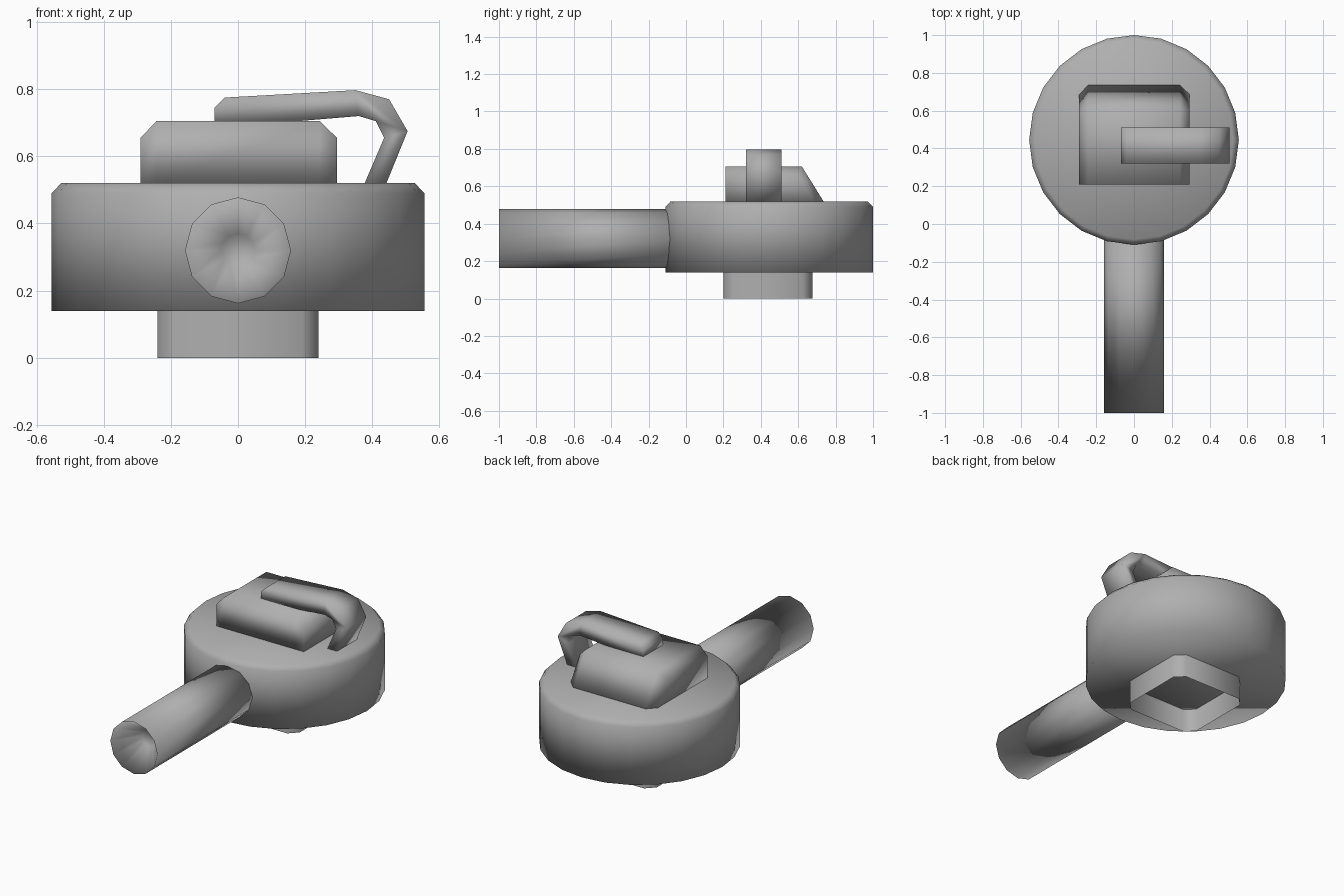
import bpy, bmesh, math

if "Cube" in bpy.data.objects:
    bpy.data.objects.remove(bpy.data.objects["Cube"])

# Dark grey metal used by every part
metal = bpy.data.materials.new("dark_grey")
metal.diffuse_color = (0.43, 0.43, 0.43, 1)
metal.use_nodes = True
metal.node_tree.nodes["Principled BSDF"].inputs["Base Color"].default_value = metal.diffuse_color


def loft(name, rings, cap_start=True, cap_end=True):
    """Skin a list of equal-length point rings into one smooth-shaded object."""
    bm = bmesh.new()
    loops = [[bm.verts.new(p) for p in r] for r in rings]
    n = len(loops[0])
    for a, b in zip(loops, loops[1:]):
        for i in range(n):
            j = (i + 1) % n
            bm.faces.new((a[i], a[j], b[j], b[i]))
    if cap_start:
        bm.faces.new(loops[0][::-1])
    if cap_end:
        bm.faces.new(loops[-1])
    bmesh.ops.remove_doubles(bm, verts=bm.verts[:], dist=1e-5)
    bmesh.ops.recalc_face_normals(bm, faces=bm.faces[:])
    for f in bm.faces:
        f.smooth = True
    me = bpy.data.meshes.new(name)
    bm.to_mesh(me)
    bm.free()
    me.materials.append(metal)
    ob = bpy.data.objects.new(name, me)
    bpy.context.collection.objects.link(ob)
    return ob


def circle(n, r):
    return [(r * math.cos(2 * math.pi * i / n), r * math.sin(2 * math.pi * i / n))
            for i in range(n)]


# Round drum body with a bevelled top rim
CY = 0.445
loft("drum_body", [[(x, CY + y, z) for x, y in circle(24, r)]
                   for r, z in ((0.555, 0.14), (0.555, 0.49), (0.527, 0.52))])

# Long barrel with a funnel-shaped mouth
loft("barrel", [[(x, y, 0.32 + z) for x, z in circle(12, r)]
                for r, y in ((0.05, -0.85), (0.158, -1.0), (0.158, -0.02))])

# Open-ended square collar with cut corners under the drum
hx, y0, y1, c = 0.24, 0.2, 0.675, 0.05
collar = [(-hx + c, y0), (hx - c, y0), (hx, y0 + c), (hx, y1 - c),
          (hx - c, y1), (-hx + c, y1), (-hx, y1 - c), (-hx, y0 + c)]
loft("bottom_collar", [[(x, y, z) for x, y in collar] for z in (0.0, 0.14)],
     False, False)

# Hatch block: sloped back, bevelled along both sides
inner = [(0.21, 0.52), (0.21, 0.705), (0.62, 0.705), (0.735, 0.52)]
outer = [(0.21, 0.52), (0.21, 0.655), (0.60, 0.655), (0.685, 0.52)]
loft("hatch_block", [[(x, y, z) for y, z in prof] for x, prof in
                     ((-0.29, outer), (-0.243, inner), (0.243, inner), (0.295, outer))])

# Bent lever over the hatch
lever = [(-0.07, 0.70), (-0.07, 0.745), (-0.04, 0.775), (0.35, 0.797), (0.45, 0.77),
         (0.505, 0.675), (0.44, 0.515), (0.375, 0.515), (0.435, 0.655), (0.41, 0.705),
         (0.36, 0.72), (0.12, 0.70)]
loft("lever", [[(x, y, z) for x, z in lever] for y in (0.32, 0.51)])
